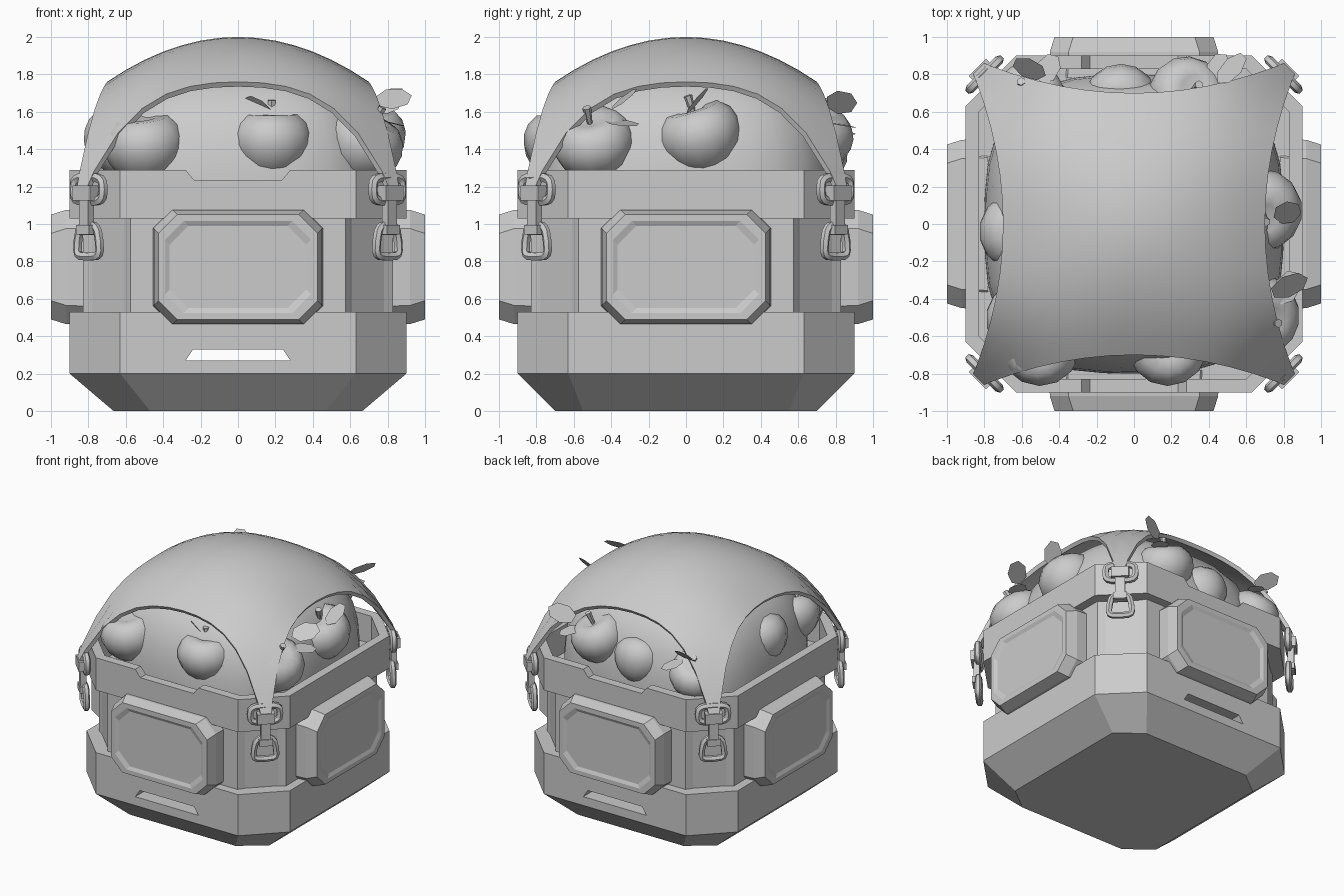
import bpy, bmesh
from math import sin, cos, pi, radians, hypot, copysign
from mathutils import Matrix, Vector

cube = bpy.data.objects.get("Cube")
if cube:
    bpy.data.objects.remove(cube, do_unlink=True)

grey = bpy.data.materials.new("plain_grey")
grey.use_nodes = True
GREY = (0.6, 0.6, 0.6, 1)
grey.diffuse_color = GREY
grey.node_tree.nodes["Principled BSDF"].inputs["Base Color"].default_value = GREY


def activate(ob):
    bpy.ops.object.select_all(action="DESELECT")
    ob.select_set(True)
    bpy.context.view_layer.objects.active = ob


def finish(name, bm, matrix=None, smooth=None):
    bmesh.ops.recalc_face_normals(bm, faces=bm.faces)
    if matrix:
        bm.transform(matrix)
    me = bpy.data.meshes.new(name)
    bm.to_mesh(me)
    bm.free()
    me.materials.append(grey)
    ob = bpy.data.objects.new(name, me)
    bpy.context.collection.objects.link(ob)
    activate(ob)
    if smooth:
        bpy.ops.object.shade_smooth_by_angle(angle=radians(smooth))
    return ob


def loft(name, rings, matrix=None, smooth=None):
    """Join equal rings of points into a closed solid."""
    bm = bmesh.new()
    loops = [[bm.verts.new(p) for p in ring] for ring in rings]
    n = len(loops[0])
    for a, b in zip(loops, loops[1:]):
        for i in range(n):
            bm.faces.new((a[i], a[(i + 1) % n], b[(i + 1) % n], b[i]))
    bm.faces.new(loops[0])
    bm.faces.new(loops[-1])
    return finish(name, bm, matrix, smooth)


def octagon(hx, hy, cx, cy, z):
    """Chamfered rectangle: half sizes, and where each chamfer starts."""
    quarter = [(hx, cy), (cx, hy)]
    pts = []
    for sx, sy in ((1, 1), (-1, 1), (-1, -1), (1, -1)):
        part = quarter if sx * sy > 0 else quarter[::-1]
        pts += [(x * sx, y * sy, z) for x, y in part]
    return pts


def cut_through(ob, wide, narrow, z0, z1):
    """Cut a trapezoid channel from front to back."""
    section = [(-wide[0], z0), (wide[0], z0), (narrow[0], z1), (-narrow[0], z1)]
    cutter = loft("cutter", [[(x, y, z) for x, z in section] for y in (-1.5, 1.5)])
    cutter.hide_render = True
    mod = ob.modifiers.new("cut", "BOOLEAN")
    mod.operation, mod.solver, mod.object = "DIFFERENCE", "EXACT", cutter
    activate(ob)
    bpy.ops.object.modifier_apply(modifier="cut")
    bpy.data.objects.remove(cutter, do_unlink=True)


# Crate: base tier, recessed body, hollow rim
base = loft("crate_base", [octagon(.665, .70, .47, .55, 0),
                           octagon(.9, .9, .63, .63, .2),
                           octagon(.9, .9, .63, .63, .53)])
cut_through(base, (.28,), (.24,), .27, .33)

corner = [(.83, .575), (.78, .61), (.61, .78), (.575, .83)]
outline = []
for k in range(4):
    outline += [Matrix.Rotation(k * pi / 2, 2) @ Vector(p) for p in corner]
loft("crate_body", [[(p.x, p.y, z) for p in outline] for z in (.5, 1.05)])

rim = loft("crate_rim", [octagon(.9, .9, .63, .63, 1.03),
                         octagon(.9, .9, .63, .63, 1.29),
                         octagon(.83, .83, .6, .6, 1.29),
                         octagon(.83, .83, .6, .6, 1.07)])
cut_through(rim, (.235,), (.285,), 1.235, 1.295)

# Side panels with a shallow recessed face
for k, side in enumerate(("front", "left", "back", "right")):
    place = (Matrix.Rotation(k * pi / 2, 4, "Z") @ Matrix.Translation((0, 0, .77))
             @ Matrix.Rotation(pi / 2, 4, "X"))
    rings = [octagon(h, h - .145, h - .1, h - .245, d)
             for h, d in ((.455, .78), (.45, .92), (.425, 1.0), (.39, 1.0), (.365, .988))]
    loft(side + "_panel", rings, place)

# Filling mound under the cloth
bm = bmesh.new()
bmesh.ops.create_uvsphere(bm, u_segments=32, v_segments=20, radius=1)
for v in bm.verts:
    norm = sum(abs(c) ** 3 for c in v.co) ** (1 / 3)
    v.co = v.co / norm * .8
    v.co.z = max(v.co.z, -.02) + 1.06
finish("filling_mound", bm, smooth=60)

# Cloth cover: bowed square dome with clipped corners
N = 14
bm = bmesh.new()
grid = []
for i in range(N + 1):
    row = []
    for j in range(N + 1):
        u, w = 2 * i / N - 1, 2 * j / N - 1
        drop = .24 * (u * u + w * w) + .546 * abs(u * w) ** 3.8
        row.append(bm.verts.new((u * (.7 + .2 * w * w), w * (.7 + .2 * u * u), 2 - drop)))
    grid.append(row)
for i in range(N):
    for j in range(N):
        bm.faces.new((grid[i][j], grid[i + 1][j], grid[i + 1][j + 1], grid[i][j + 1]))
for sx in (1, -1):
    for sy in (1, -1):
        bmesh.ops.bisect_plane(bm, geom=bm.verts[:] + bm.edges[:] + bm.faces[:],
                               plane_co=(sx * .836, sy * .836, 0),
                               plane_no=(sx, sy, 0), clear_outer=True)
cloth = finish("cloth_cover", bm)
if cloth.data.polygons[len(cloth.data.polygons) // 2].normal.z < 0:
    cloth.data.flip_normals()
mod = cloth.modifiers.new("thickness", "SOLIDIFY")
mod.thickness, mod.offset = .03, -1
bpy.ops.object.modifier_apply(modifier="thickness")
bpy.ops.object.shade_smooth_by_angle(angle=radians(40))


# Corner fittings
def link(name, half_w, half_h, z, tube, flare, matrix):
    """Rounded closed link standing in the local xz plane."""
    cu = bpy.data.curves.new(name, "CURVE")
    cu.dimensions, cu.bevel_depth, cu.bevel_resolution = "3D", tube, 1
    sp = cu.splines.new("POLY")
    sp.points.add(15)
    for i, p in enumerate(sp.points):
        a = 2 * pi * i / 16
        c, s = cos(a), sin(a)
        x = copysign(abs(c) ** .55, c) * (half_w - flare * s)
        p.co = (x, 0, z + copysign(abs(s) ** .55, s) * half_h, 1)
    sp.use_cyclic_u = True
    cu.materials.append(grey)
    ob = bpy.data.objects.new(name, cu)
    bpy.context.collection.objects.link(ob)
    ob.matrix_world = matrix
    activate(ob)
    bpy.ops.object.convert(target="MESH")
    bpy.ops.object.shade_smooth_by_angle(angle=radians(50))


def box(name, size, centre, matrix):
    bm = bmesh.new()
    bmesh.ops.create_cube(bm, size=1)
    bm.transform(Matrix.Translation(centre) @ Matrix.Diagonal((*size, 1)))
    finish(name, bm, matrix)


for k, where in enumerate(("back_left", "back_right", "front_right", "front_left")):
    m = Matrix.Rotation(k * pi / 2 - pi / 4, 4, "Z") @ Matrix.Translation((0, 1.13, 0))
    link(where + "_upper_link", .11, .065, 1.185, .026, 0, m)
    link(where + "_lower_link", .08, .085, .91, .024, .02, m)
    box(where + "_cloth_loop", (.13, .07, .08), (0, .02, 1.165), m)
    box(where + "_strap", (.07, .045, .22), (0, .015, 1.05), m)
    box(where + "_strap_foot", (.1, .06, .05), (0, .015, .97), m)


# Fruit with stems and leaves
def fruit(name, centre, r, tilt=(0, 0), stem=True):
    place = (Matrix.Translation(centre) @ Matrix.Rotation(tilt[0], 4, "X")
             @ Matrix.Rotation(tilt[1], 4, "Y"))
    bm = bmesh.new()
    bmesh.ops.create_uvsphere(bm, u_segments=14, v_segments=10, radius=1)
    for v in bm.verts:
        x, y, z = v.co
        dip = .3 * max(0, 1 - hypot(x, y) / .55) if z > 0 else 0
        swell = 1 + .14 * z
        v.co = Vector((x * swell, y * swell, z * .9 - dip)) * r
    finish(name, bm, place, 50)
    if stem:
        bm = bmesh.new()
        bmesh.ops.create_cone(bm, cap_ends=True, segments=6, radius1=.012, radius2=.024,
                              depth=.12, matrix=Matrix.Translation((0, 0, r * .8)))
        finish(name + "_stem", bm, place, 40)


def leaf(name, centre, turn, pitch, roll=0, size=.11):
    """Seven-sided leaf, long along local x."""
    bm = bmesh.new()
    bmesh.ops.create_circle(bm, cap_ends=True, segments=7, radius=size)
    for v in bm.verts:
        v.co.y *= .7
    place = (Matrix.Translation(centre) @ Matrix.Rotation(radians(turn), 4, "Z")
             @ Matrix.Rotation(radians(-pitch), 4, "Y") @ Matrix.Rotation(radians(roll), 4, "X"))
    finish(name, bm, place)


fruit("front_right_fruit", (-.5, -.64, 1.41), .22, (.2, -.1), False)
fruit("front_fruit", (.18, -.65, 1.43), .215, (.05, 0))
fruit("left_front_fruit", (.66, -.49, 1.42), .22, (.2, .5))
fruit("left_fruit", (.67, .08, 1.46), .225, (.3, .15))
fruit("back_left_fruit", (.28, .68, 1.46), .21, (-.3, .3))
fruit("back_fruit", (-.07, .67, 1.38), .2, (.5, 0), False)
fruit("back_right_fruit", (-.56, .66, 1.38), .2, (-.5, -.2))
fruit("right_fruit", (-.63, -.04, 1.43), .21, (0, .4), False)
fruit("right_front_fruit", (-.6, -.5, 1.42), .2, (.2, .3), False)

leaf("front_leaf", (.11, -.66, 1.63), 180, 35, 35, .085)
leaf("front_upper_leaf", (.24, -.6, 1.67), 20, 30, 60, .1)
leaf("left_front_leaf", (.83, -.33, 1.67), 30, 15, 40)
leaf("left_front_low_leaf", (.82, -.34, 1.54), 60, -8, 10, .1)
leaf("left_leaf", (.82, .06, 1.66), 50, 45, 20, .1)
leaf("back_left_leaf", (.52, .83, 1.65), 40, 20, -45)
leaf("back_left_low_leaf", (.45, .83, 1.53), 70, -10, 0, .09)
leaf("back_right_leaf", (-.56, .83, 1.6), 150, 20, -40, .1)
leaf("back_right_low_leaf", (-.46, .83, 1.5), 60, -15, 0, .09)
